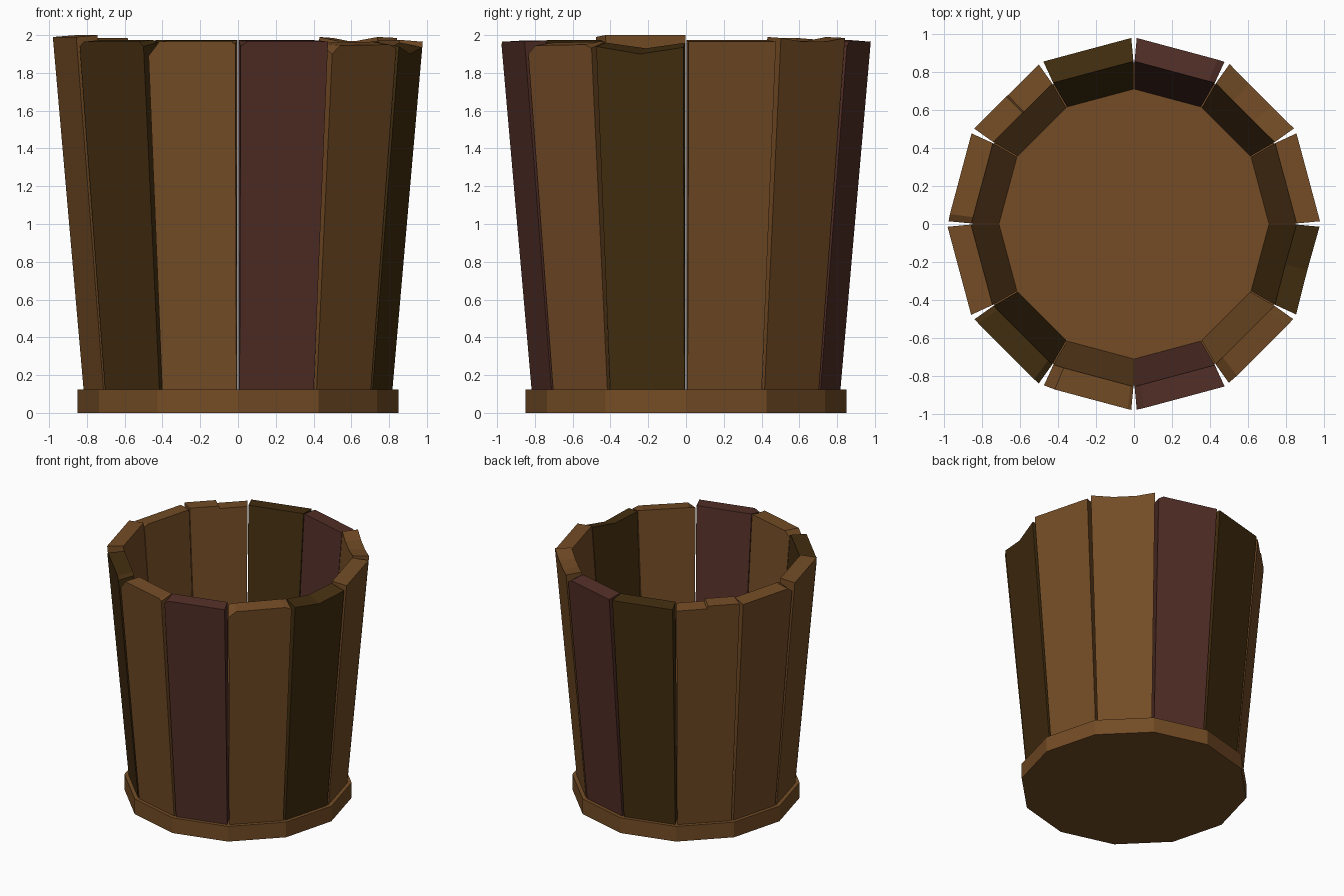
import bpy, bmesh, math

if "Cube" in bpy.data.objects:
    bpy.data.objects.remove(bpy.data.objects["Cube"])

def material(name, rgb):
    m = bpy.data.materials.new(name)
    m.diffuse_color = (*rgb, 1)
    m.use_nodes = True
    m.node_tree.nodes["Principled BSDF"].inputs["Base Color"].default_value = m.diffuse_color
    return m

BROWN = material("brown wood", (0.175, 0.073, 0.019))
OLIVE = material("dark olive wood", (0.056, 0.027, 0.005))
MAROON = material("maroon wood", (0.088, 0.029, 0.021))
FLOOR_Z, TOP_Z = 0.125, 1.965

def finish(bm, name, mat):
    bmesh.ops.recalc_face_normals(bm, faces=bm.faces[:])
    me = bpy.data.meshes.new(name)
    bm.to_mesh(me)
    bm.free()
    me.materials.append(mat)
    ob = bpy.data.objects.new(name, me)
    bpy.context.collection.objects.link(ob)

# Twelve-sided base with corners on the axes
bm = bmesh.new()
ring = [bm.verts.new((0.85 * math.cos(math.radians(30 * i)),
                      0.85 * math.sin(math.radians(30 * i)), 0)) for i in range(12)]
face = bm.faces.new(ring)
ext = bmesh.ops.extrude_face_region(bm, geom=[face], use_keep_orig=True)
for v in ext["geom"]:
    if isinstance(v, bmesh.types.BMVert):
        v.co.z = FLOOR_Z
finish(bm, "base", BROWN)

def stave_point(k, u, z, inner):
    """Point on the leaning outer or inner plane of stave k, u across its width."""
    t = (z - FLOOR_Z) / (TOP_Z - FLOOR_Z)
    r = 0.71 + 0.145 * t if inner else 0.82 + 0.162 * t
    gap = 0.003 if inner else 0.009 + 0.006 * t
    half = r * math.sin(math.radians(15)) - gap
    d, s, a = r * math.cos(math.radians(15)), (2 * u - 1) * half, math.radians(15 + 30 * k)
    return (d * math.cos(a) - s * math.sin(a), d * math.sin(a) + s * math.cos(a), z)

def stave(k, mat, top):
    """top: (u, outer z, inner z) along the broken upper edge."""
    bm = bmesh.new()
    rows = []
    for inner in (False, True):
        pts = [(0, FLOOR_Z - 0.005)] + [(p[0], p[2] if inner else p[1]) for p in top]
        pts.append((1, FLOOR_Z - 0.005))
        rows.append([bm.verts.new(stave_point(k, u, z, inner)) for u, z in pts])
    out, inn = rows
    bm.faces.new(out)
    bm.faces.new(inn[::-1])
    n = len(out)
    for i in range(n):
        j = (i + 1) % n
        bm.faces.new((out[j], out[i], inn[i], inn[j]))
    finish(bm, "stave_%02d" % (k + 1), mat)

# Staves counter-clockwise from +x, each with its own worn top edge
FLAT = [(0, 1.965, 1.975), (1, 1.965, 1.975)]
STAVES = [
    (BROWN, FLAT),
    (BROWN, [(0, 1.985, 1.99), (0.35, 1.965, 1.97), (0.7, 1.965, 1.97), (1, 1.985, 1.99)]),
    (MAROON, [(0, 1.94, 1.97), (0.08, 1.965, 1.975), (1, 1.965, 1.975)]),
    (OLIVE, FLAT),
    (BROWN, [(0, 1.955, 1.965), (0.48, 1.955, 1.965), (0.5, 1.978, 1.985), (1, 1.978, 1.985)]),
    (BROWN, [(0, 1.965, 1.975), (0.92, 1.965, 1.975), (1, 1.93, 1.965)]),
    (BROWN, [(0, 1.99, 2.0), (1, 1.99, 2.0)]),
    (OLIVE, [(0, 1.94, 1.96), (0.07, 1.965, 1.975), (0.93, 1.965, 1.975), (1, 1.94, 1.96)]),
    (BROWN, [(0, 1.89, 1.94), (0.13, 1.965, 1.972), (0.96, 1.965, 1.972), (1, 1.95, 1.972)]),
    (MAROON, [(0, 1.94, 1.972), (0.08, 1.965, 1.972), (1, 1.965, 1.972)]),
    (BROWN, [(0, 1.9, 1.955), (0.12, 1.945, 1.96), (0.9, 1.95, 1.965), (1, 1.93, 1.965)]),
    (OLIVE, [(0, 1.94, 1.96), (0.5, 1.9, 1.93), (1, 1.935, 1.96)]),
]
for k, (mat, top) in enumerate(STAVES):
    stave(k, mat, top)
